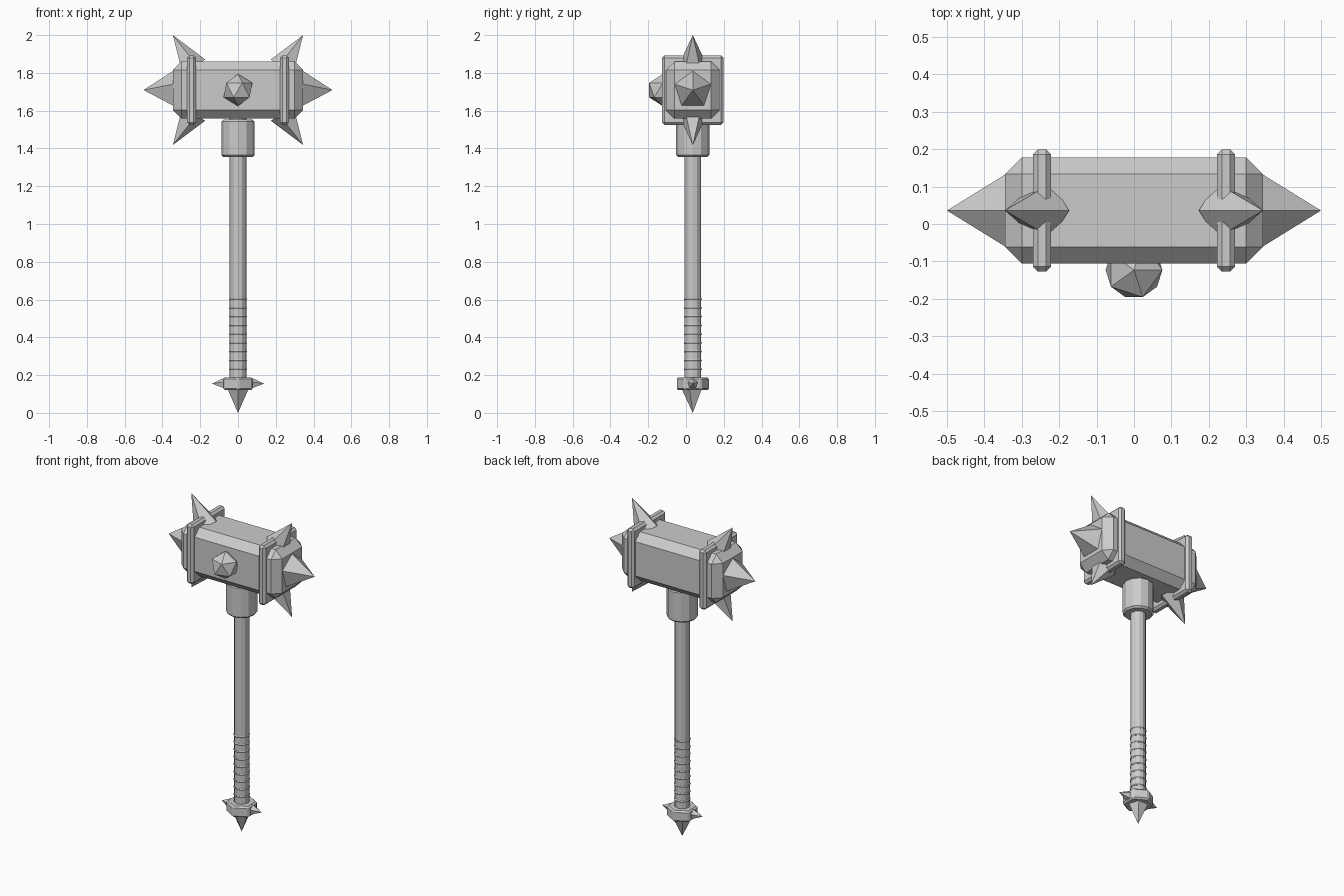
import bpy
from math import pi, cos, sin, radians
from mathutils import Vector

if "Cube" in bpy.data.objects:
    bpy.data.objects.remove(bpy.data.objects["Cube"])

CY = 0.036      # y of the hammer's axis
HZ = 1.709      # z of the head's centre


def bevel(ob, width):
    m = ob.modifiers.new("bevel", 'BEVEL')
    m.width = width
    m.segments = 1
    m.limit_method = 'ANGLE'
    m.angle_limit = radians(40)


def box(name, loc, size, width):
    bpy.ops.mesh.primitive_cube_add(size=1, location=loc)
    ob = bpy.context.object
    ob.name = name
    ob.scale = size
    bpy.ops.object.transform_apply(location=False, rotation=False, scale=True)
    bevel(ob, width)
    return ob


def post(name, radius, z0, z1, sides, width=0):
    bpy.ops.mesh.primitive_cylinder_add(vertices=sides, radius=radius, depth=z1 - z0,
                                        location=(0, CY, (z0 + z1) / 2))
    ob = bpy.context.object
    ob.name = name
    if width:
        bevel(ob, width)
    return ob


def spike(name, base, tip, radius, up):
    """Five-sided pyramid; one base corner points along 'up'."""
    base, tip, up = Vector(base), Vector(tip), Vector(up)
    axis = (tip - base).normalized()
    u = (up - axis * up.dot(axis)).normalized()
    v = axis.cross(u)
    pts = [base + radius * (cos(a) * u + sin(a) * v)
           for a in (2 * pi * i / 5 for i in range(5))]
    faces = [(i, (i + 1) % 5, 5) for i in range(5)] + [(4, 3, 2, 1, 0)]
    me = bpy.data.meshes.new(name)
    me.from_pydata(pts + [tip], [], faces)
    ob = bpy.data.objects.new(name, me)
    bpy.context.collection.objects.link(ob)
    return ob


# Head block and front stud
box("head", (0, CY, HZ), (0.69, 0.284, 0.302), 0.045)
bpy.ops.mesh.primitive_ico_sphere_add(subdivisions=1, radius=0.085, location=(0, -0.123, HZ))
bpy.context.object.name = "front_stud"

for s, side in ((-1, "left"), (1, "right")):
    # Bands round the head
    box(side + "_band", (s * 0.246, CY, HZ), (0.048, 0.326, 0.368), 0.013)
    # End spikes
    spike(side + "_end_spike", (s * 0.34, CY, HZ), (s * 0.5, CY, HZ), 0.104, (0, 0, 1))
    # Slanted corner spikes above and below
    for t, level in ((1, "upper"), (-1, "lower")):
        spike(f"{side}_{level}_spike", (s * 0.24, CY, HZ + t * 0.121),
              (s * 0.345, CY, HZ + t * 0.291), 0.078, (-s, 0, 0))
    # Pommel side spikes
    spike(side + "_pommel_spike", (s * 0.07, CY, 0.155), (s * 0.138, CY, 0.155), 0.032, (0, 0, 1))

# Collar and shaft
post("collar", 0.088, 1.355, 1.552, 12, 0.01)
post("shaft", 0.044, 0.15, 1.65, 12)

# Grip rings
for i in range(9):
    bpy.ops.mesh.primitive_torus_add(major_segments=12, minor_segments=6, major_radius=0.042,
                                     minor_radius=0.006, location=(0, CY, 0.602 - i * 0.0463))
    bpy.context.object.name = f"grip_ring_{i + 1}"

# Pommel nut and bottom spike
post("pommel", 0.089, 0.12, 0.188, 6, 0.009)
spike("bottom_spike", (0, CY, 0.121), (0, CY, 0), 0.056, (0, -1, 0))
